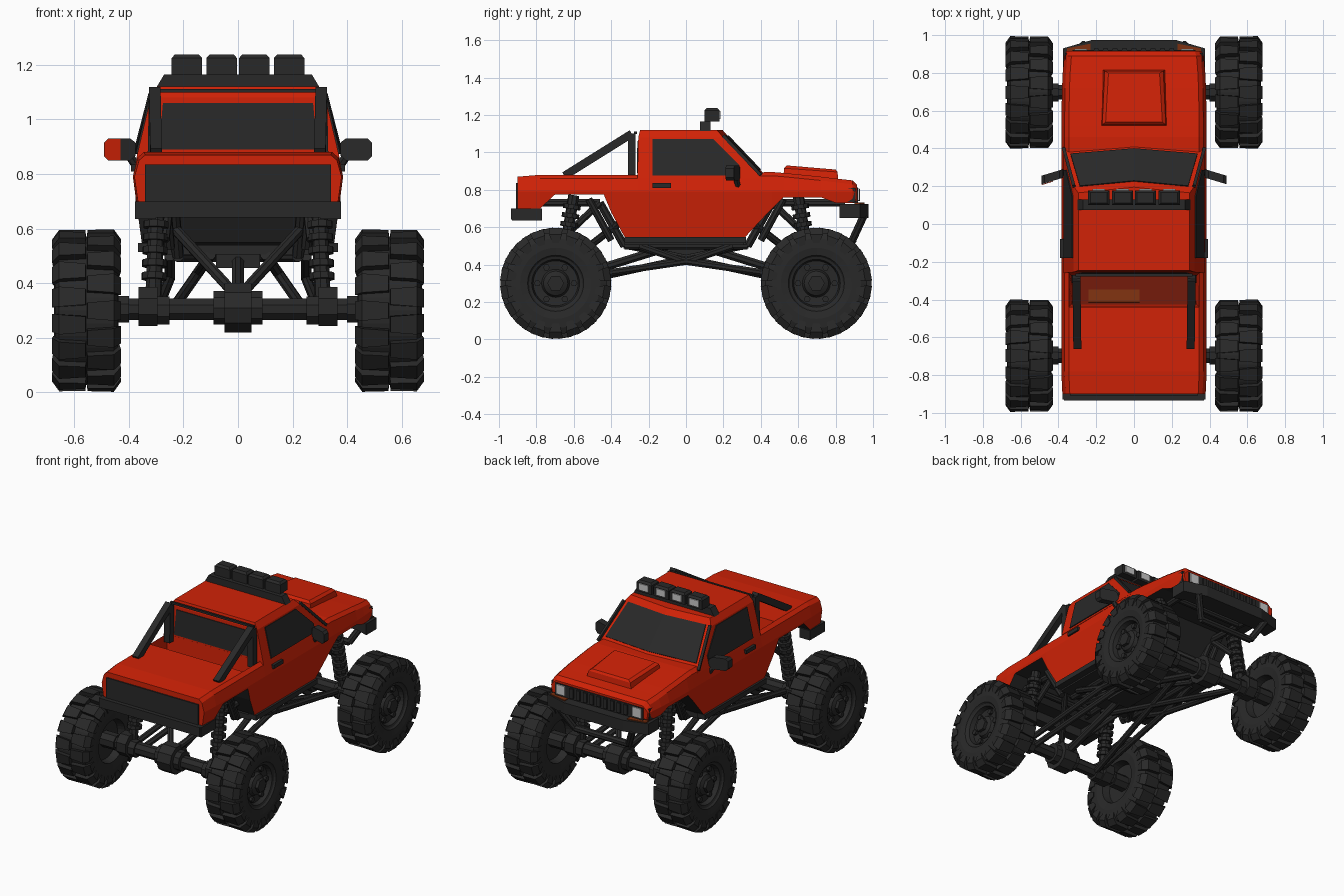
import bpy, bmesh, math
from mathutils import Vector, Matrix

if "Cube" in bpy.data.objects:
    bpy.data.objects.remove(bpy.data.objects["Cube"])


def material(name, r, g, b):
    m = bpy.data.materials.new(name)
    m.diffuse_color = (r, g, b, 1)
    m.use_nodes = True
    m.node_tree.nodes["Principled BSDF"].inputs["Base Color"].default_value = m.diffuse_color
    return m


RED = material("red_paint", 0.64, 0.016, 0.002)
DARK_RED = material("dark_red_interior", 0.16, 0.01, 0.003)
BROWN = material("amber_brown", 0.2, 0.03, 0.005)
DARK = material("dark_plastic", 0.022, 0.022, 0.022)
LAMP = material("lamp_grey", 0.6, 0.6, 0.6)


def finish(bm, name, *mats):
    bmesh.ops.recalc_face_normals(bm, faces=bm.faces)
    me = bpy.data.meshes.new(name)
    bm.to_mesh(me)
    bm.free()
    for m in mats:
        me.materials.append(m)
    ob = bpy.data.objects.new(name, me)
    bpy.context.collection.objects.link(ob)
    return ob


def loft(bm, rings):
    vs = [[bm.verts.new(p) for p in r] for r in rings]
    n = len(vs[0])
    for a, b in zip(vs, vs[1:]):
        for i in range(n):
            bm.faces.new((a[i], a[(i + 1) % n], b[(i + 1) % n], b[i]))
    bm.faces.new(vs[0])
    bm.faces.new(vs[-1])


def box(bm, x0, x1, y0, y1, z0, z1, inset=0.0):
    def rect(z, i):
        return [(x0 + i, y0 + i, z), (x1 - i, y0 + i, z), (x1 - i, y1 - i, z), (x0 + i, y1 - i, z)]
    loft(bm, [rect(z0, 0), rect(z1, inset)])


def bar(bm, p, q, r, n=8):
    p, q = Vector(p), Vector(q)
    d = q - p
    mat = (Matrix.Translation((p + q) / 2) @ d.to_track_quat('Z', 'Y').to_matrix().to_4x4()
           @ Matrix.Rotation(math.pi / n, 4, 'Z'))
    bmesh.ops.create_cone(bm, cap_ends=True, segments=n, radius1=r, radius2=r, depth=d.length, matrix=mat)


def path(bm, pts, r, n=8):
    for p, q in zip(pts, pts[1:]):
        bar(bm, p, q, r, n)


def plate(bm, pts, out, t=0.006):
    o = Vector(out).normalized() * t
    loft(bm, [[Vector(p) - o * 0.5 for p in pts], [Vector(p) + o for p in pts]])


def flip(pts, sx=1, sy=1):
    return [(p[0] * sx, p[1] * sy, p[2]) for p in pts]


# lower body: stations of y, bottom height, top height, width factor
stations = [(-.90, .70, .87, .985), (-.78, .70, .88, 1), (-.70, .775, .88, 1), (-.44, .775, .88, 1),
            (-.40, .68, .88, 1), (-.33, .55, .88, 1), (-.26, .53, .88, 1), (.30, .53, .89, 1),
            (.46, .70, .895, 1), (.52, .76, .89, 1), (.72, .76, .87, .99), (.80, .73, .86, .98),
            (.89, .73, .85, .96), (.915, .74, .825, .93)]
bm = bmesh.new()
rings = []
for y, zb, zt, k in stations:
    half = [(.35 + (zb - .53) * .13, zb), (.385, max(.79, zb + .012)), (.368, zt - .02), (.345, zt)]
    rings.append([(x * k, y, z) for x, z in half] + [(-x * k, y, z) for x, z in reversed(half)])
loft(bm, rings)
bmesh.ops.recalc_face_normals(bm, faces=bm.faces)
for f in bm.faces:
    f.material_index = 1 if f.normal.z < -.25 else 0
# open well in the bed behind the cab
well = [f for f in bm.faces if f.normal.z > .95 and -.44 < f.calc_center_median().y < -.26]
bmesh.ops.inset_region(bm, faces=well, thickness=.02)
for f in well:
    f.material_index = 2
for v in {v for f in well for v in f.verts}:
    v.co.z = .79 - (v.co.y + .42) * 1.2
finish(bm, "lower_body", RED, DARK, DARK_RED)

# brown panels: in the bed well and on top of the front bumper corners
bm = bmesh.new()
plate(bm, [(x, y, .79 - (y + .42) * 1.2) for x, y in ((-.24, -.415), (.03, -.415), (.03, -.35), (-.24, -.35))], (0, 1, 1), .004)
for s in (1, -1):
    plate(bm, [(s * x, y, .727) for x, y in ((.23, .915), (.355, .90), (.355, .93), (.23, .955))], (0, 0, 1), .004)
finish(bm, "brown_panels", BROWN)


# cab
def cab(z):
    t = (z - .86) / .22
    return .372 - .052 * t, .44 - .21 * t


def cab_ring(w, yr, yf, z):
    return [(w, yr, z), (w, yf - .03, z), (0, yf, z), (-w, yf - .03, z), (-w, yr, z)]


bm = bmesh.new()
loft(bm, [cab_ring(.372, -.26, .44, .86), cab_ring(.32, -.255, .23, 1.08), cab_ring(.295, -.245, .195, 1.12)])
finish(bm, "cab", RED)

# windows as thin plates
bm = bmesh.new()
for s in (1, -1):
    side = [(-.18, 1.07), (.145, 1.07), (.285, .93), (.285, .875), (-.18, .875)]
    plate(bm, [(s * cab(z)[0], y, z) for y, z in side], (s, 0, .23))
    ws = []
    for u, z in ((0, .905), (.93, .905), (.9, 1.085), (0, 1.085)):
        w, yf = cab(z)
        ws.append((s * u * w, yf - .03 * u, z))
    plate(bm, ws, (0, 1, 1))
plate(bm, [(-.29, -.257, .89), (.29, -.257, .89), (.275, -.254, 1.06), (-.275, -.254, 1.06)], (0, -1, 0))
finish(bm, "windows", DARK)

# raised hood panel
bm = bmesh.new()
loft(bm, [[(-.165, .815, .85), (.165, .815, .85), (.175, .52, .87), (-.175, .52, .87)],
          [(-.155, .81, .895), (.155, .81, .895), (.168, .525, .915), (-.168, .525, .915)],
          [(-.135, .80, .908), (.135, .80, .908), (.15, .54, .93), (-.15, .54, .93)]])
finish(bm, "hood_scoop", RED)

# trim: tailgate panel, handles, sills and pillars
bm = bmesh.new()
plate(bm, [(-.34, -.902, .70), (.34, -.902, .70), (.34, -.902, .835), (-.34, -.902, .835)], (0, -1, 0))
for s in (1, -1):
    box(bm, s * .365, s * .392, -.18, -.08, .81, .835)
    box(bm, s * .31, s * .366, -.33, .32, .515, .548)
    bar(bm, (s * .372, .40, .88), (s * .318, .20, 1.09), .012, 4)
finish(bm, "body_trim", DARK)

# rear bumper
bm = bmesh.new()
box(bm, -.37, .37, -.935, -.87, .64, .70)
for s in (1, -1):
    box(bm, s * .30, s * .378, -.93, -.77, .635, .70)
finish(bm, "rear_bumper", DARK)

# front bumper with lower hoop
bm = bmesh.new()
plan = [(-.375, .82), (-.375, .93), (-.22, .975), (.22, .975), (.375, .93), (.375, .82), (.29, .85), (-.29, .85)]
loft(bm, [[(x, y, z) for x, y in plan] for z in (.65, .725)])
path(bm, [(-.27, .95, .66), (-.2, .89, .53), (.2, .89, .53), (.27, .95, .66)], .022)
finish(bm, "front_bumper", DARK)

# grille, corner markers, headlights
bm = bmesh.new()
box(bm, -.325, .325, .85, .92, .73, .812)
box(bm, -.364, .364, .85, .905, .735, .81)
for i in range(9):
    x = -.2 + i * .05
    box(bm, x - .013, x + .013, .915, .93, .74, .805)
finish(bm, "grille", DARK)
bm = bmesh.new()
for s in (1, -1):
    plate(bm, [(s * .25, .921, .742), (s * .315, .921, .742), (s * .315, .921, .806), (s * .25, .921, .806)], (0, 1, 0))
finish(bm, "headlights", LAMP)

# roof light bar with four lamps
bm = bmesh.new()
loft(bm, [[(-.30, y, 1.115), (.30, y, 1.115), (.27, y, 1.165), (-.27, y, 1.165)] for y in (.075, .13)])
lens = bmesh.new()
for x in (-.187, -.06, .06, .187):
    box(bm, x - .056, x + .056, .10, .178, 1.165, 1.225)
    box(bm, x - .056, x + .056, .10, .178, 1.225, 1.238, .012)
    plate(lens, [(x + a * .034, .179, 1.20 + b * .022) for a, b in ((-1, -1), (1, -1), (1, 1), (-1, 1))], (0, 1, 0))
finish(bm, "roof_light_bar", DARK)
finish(lens, "roof_lamp_lenses", LAMP)

# wing mirrors; the outer half of the left one's rear face is red
for s, name in ((1, "right_mirror"), (-1, "left_mirror")):
    bm = bmesh.new()
    o = [(.375, .868), (.395, .85), (.475, .85), (.49, .865), (.49, .915), (.475, .93), (.395, .93), (.375, .915)]
    loft(bm, [[(s * x, y - (x - .375) * .3, z) for x, z in o] for y in (.245, .29)])
    bar(bm, (s * .36, .28, .81), (s * .40, .265, .87), .016, 6)
    finish(bm, name, DARK)
bm = bmesh.new()
plate(bm, [(-x, .243 - (x - .375) * .3, z) for x, z in ((.43, .852), (.475, .852), (.488, .865), (.488, .915),
                                                        (.475, .928), (.43, .928))], (-.3, -1, 0), .003)
finish(bm, "left_mirror_face", RED)

# roll bar
bm = bmesh.new()
for s in (1, -1):
    path(bm, [(s * .31, -.29, .85), (s * .305, -.29, 1.10), (s * .30, -.65, .875)], .03, 4)
bar(bm, (-.31, -.27, 1.105), (.31, -.27, 1.105), .010, 4)
finish(bm, "roll_bar", DARK)

# chassis: floor pan, frame tubes, gearbox
bm = bmesh.new()
box(bm, -.32, .32, -.33, .31, .505, .54)
box(bm, -.08, .08, -.16, .16, .455, .51)
for s in (1, -1):
    for e in (1, -1):
        path(bm, flip([(.22, 0, .50), (.22, .33, .50), (.24, .46, .73), (.26, .85, .73)], s, e), .022)
        bar(bm, (s * .25, e * .40, .53), (s * .27, e * .52, .75), .02)
        bar(bm, (s * .25, e * .46, .73), (s * .27, e * .64, .56), .02)
    bar(bm, (s * .22, -.3, .495), (-s * .22, .3, .495), .018)
for y in (-.72, .72):
    bar(bm, (-.25, y, .73), (.25, y, .73), .02)
finish(bm, "chassis_frame", DARK)

# axles, links, drive shafts, shocks
for e, end in ((1, "front"), (-1, "rear")):
    ya = e * .697
    bm = bmesh.new()
    bar(bm, (-.46, ya, .305), (.46, ya, .305), .042)
    bar(bm, (-.05, ya, .31), (.05, ya, .31), .095, 10)
    for s in (1, -1):
        bar(bm, (s * .05, ya, .31), (s * .09, ya, .31), .065, 10)
        bar(bm, (s * .295, ya, .315), (s * .365, ya, .315), .078)
        bar(bm, (s * .25, ya, .30), (s * .30, ya, .30), .055)
        bar(bm, (s * .40, ya, .305), (s * .53, ya, .305), .052)
    finish(bm, end + "_axle", DARK)
    bm = bmesh.new()
    bar(bm, (0, e * .62, .33), (0, e * .12, .485), .024)
    for s in (1, -1):
        bar(bm, (s * .25, e * .66, .29), (s * .10, -e * .33, .505), .02)
        path(bm, [(s * .29, e * .66, .32), (s * .25, -e * .02, .42), (s * .25, -e * .25, .50)], .02)
        bar(bm, (s * .03, e * .67, .38), (s * .25, e * .36, .62), .02)
    finish(bm, end + "_suspension_links", DARK)
    bm = bmesh.new()
    for s in (1, -1):
        p, q = Vector((s * .31, e * .67, .34)), Vector((s * .295, e * .60, .77))
        bar(bm, p, q, .03)
        for i in range(7):
            t = .17 + i * .11
            bar(bm, p.lerp(q, t), p.lerp(q, t + .055), .047, 10)
    finish(bm, end + "_shocks", DARK)

# wheels: lathed tyre and rim, tread blocks, wheel nuts
profile = [(-.05, .02), (-.06, .13), (-.11, .14), (-.118, .19), (-.115, .24), (-.10, .272), (.10, .272),
           (.115, .24), (.118, .19), (.11, .15), (.10, .142), (.095, .128), (.065, .12), (.06, .075),
           (.08, .065), (.09, .045), (.10, .02)]
N, LUGS = 36, 18
for sy, end in ((1, "front"), (-1, "rear")):
    for s, hand in ((1, "right"), (-1, "left")):
        def at(x, r, a):
            return (s * (.555 + x), sy * .697 + r * math.cos(a), .30 + r * math.sin(a))
        bm = bmesh.new()
        loft(bm, [[at(x, r, i * math.tau / N) for i in range(N)] for x, r in profile])
        for k in range(LUGS * 2):
            a, d = k * math.pi / LUGS, (1 if k % 2 else -1)
            block = [(.121, .215, .08), (.126, .262, .13), (.10, .298, .125), (.004, .296, .10), (.001, .268, .10)]
            loft(bm, [[at(d * x, r, a + m * h) for x, r, h in block] for m in (-1, 1)])
        finish(bm, f"{end}_{hand}_tyre", DARK)
        bm = bmesh.new()
        for k in range(6):
            a = k * math.tau / 6
            bar(bm, at(.05, .098, a), at(.08, .098, a), .018, 6)
        bar(bm, at(.04, 0, 0), at(.112, 0, 0), .045, 6)
        finish(bm, f"{end}_{hand}_wheel_hub", DARK)
